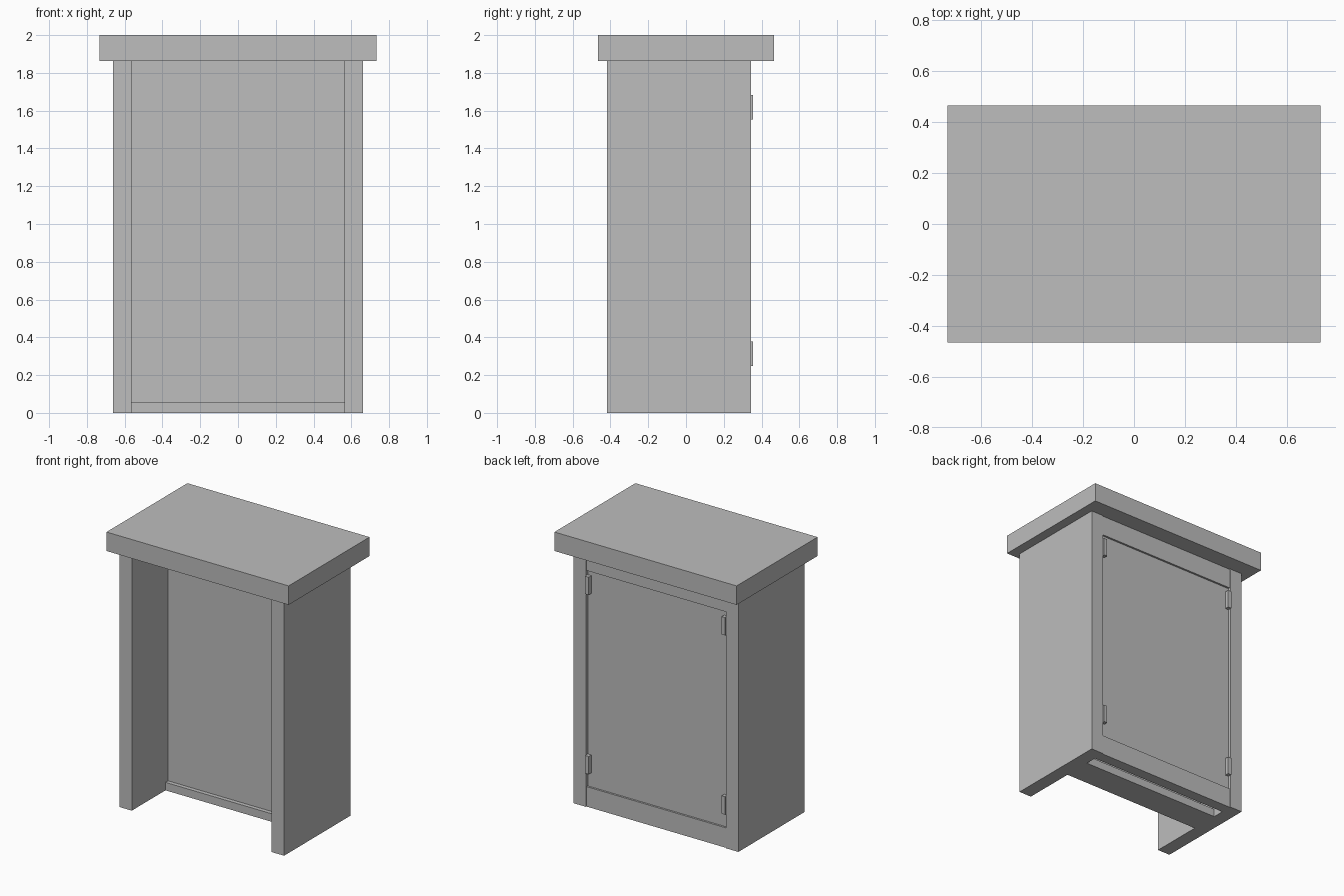
import bpy
import bmesh
from mathutils import Matrix

cube = bpy.data.objects.get("Cube")
if cube:
    bpy.data.objects.remove(cube, do_unlink=True)

grey = bpy.data.materials.new("plain_grey")
grey.use_nodes = True
colour = (0.51, 0.51, 0.51, 1)
grey.diffuse_color = colour
grey.node_tree.nodes["Principled BSDF"].inputs["Base Color"].default_value = colour


def box(name, x, y, z):
    """Box from (low, high) ranges on each axis."""
    bm = bmesh.new()
    size = [r[1] - r[0] for r in (x, y, z)]
    mid = [(r[1] + r[0]) / 2 for r in (x, y, z)]
    bmesh.ops.create_cube(bm, size=1, matrix=Matrix.Translation(mid) @ Matrix.Diagonal((*size, 1)))
    mesh = bpy.data.meshes.new(name)
    bm.to_mesh(mesh)
    bm.free()
    mesh.materials.append(grey)
    obj = bpy.data.objects.new(name, mesh)
    bpy.context.collection.objects.link(obj)
    return obj


INNER, OUTER = 0.563, 0.663   # side panel faces
FRONT, BACK = -0.417, 0.345   # side panel depth
TOP = 1.862                   # underside of the counter
RAIL = 0.145                  # back rail height
span = (-INNER, INNER)

# Counter slab
box("counter_top", (-0.733, 0.733), (-0.465, 0.465), (TOP, 2))

# Side panels
for name, s in (("left", 1), ("right", -1)):
    xs = sorted((s * INNER, s * OUTER))
    box(name + "_side_panel", xs, (FRONT, BACK), (0, TOP))

# Front recess: inner panel standing on a shallow floor board
box("floor_board", span, (-0.03, 0.175), (0, 0.058))
box("inner_panel", span, (0, 0.03), (0.058, TOP))

# Back: rails slightly behind the side panels, door set a little deeper
box("back_bottom_rail", span, (0.26, BACK - 0.006), (0, RAIL))
box("back_top_rail", span, (0.26, BACK - 0.006), (TOP - RAIL, TOP))
box("back_door", span, (0.27, BACK - 0.02), (RAIL, TOP - RAIL))

# Hinges on both edges of the door
for name, s in (("left", 1), ("right", -1)):
    for level, z in (("lower", 0.248), ("upper", 1.552)):
        xs = sorted((s * INNER, s * (INNER - 0.028)))
        box(f"{name}_{level}_hinge", xs, (BACK - 0.022, BACK + 0.01), (z, z + 0.13))
